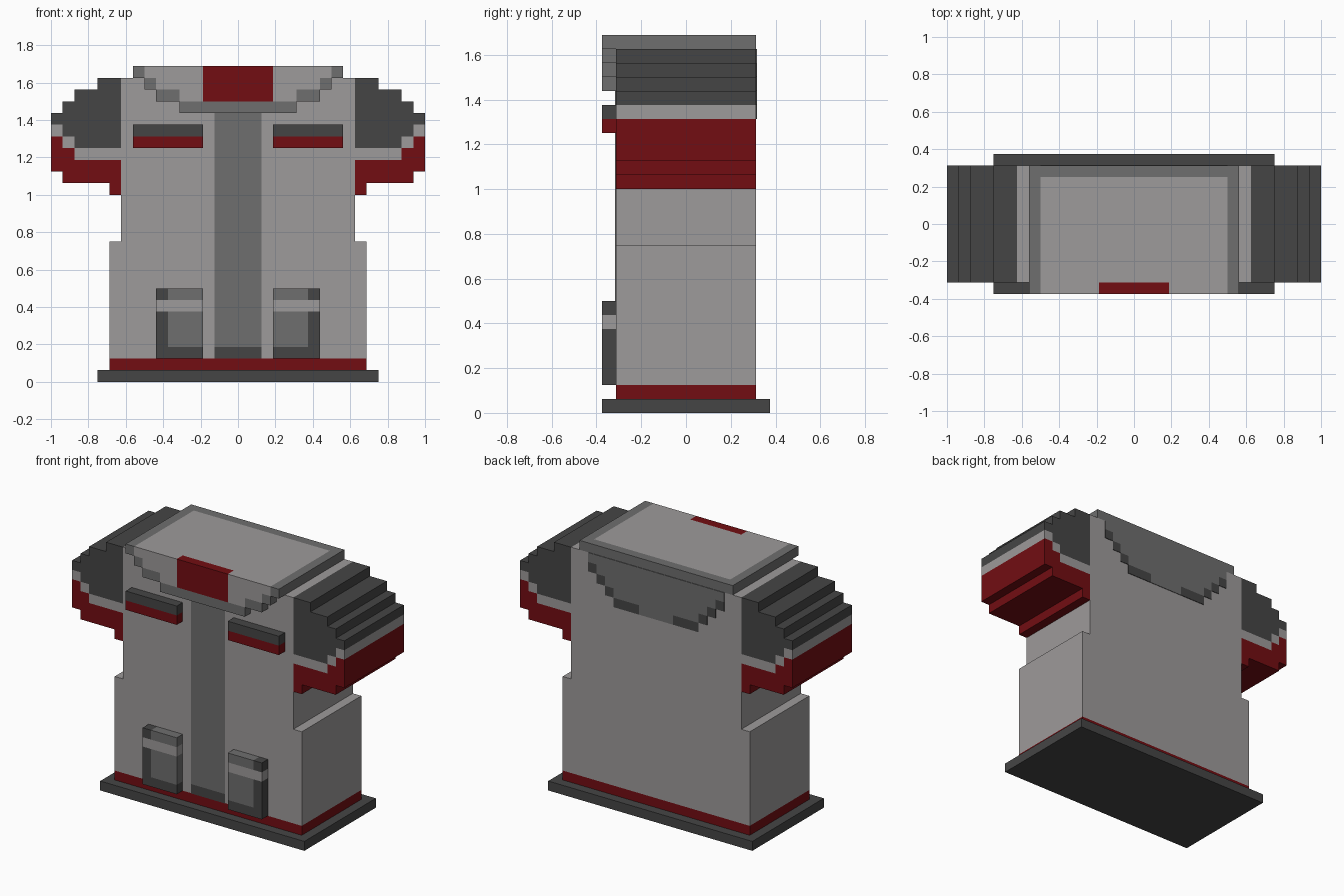
import bpy, bmesh

cube = bpy.data.objects.get("Cube")
if cube:
    bpy.data.objects.remove(cube, do_unlink=True)

U = 1 / 16      # one block
T = 0.06        # thickness of painted plates, in blocks


def material(name, rgb):
    m = bpy.data.materials.new(name)
    m.use_nodes = True
    m.diffuse_color = (*rgb, 1)
    bsdf = next(n for n in m.node_tree.nodes if n.type == 'BSDF_PRINCIPLED')
    bsdf.inputs["Base Color"].default_value = (*rgb, 1)
    bsdf.inputs["Roughness"].default_value = 0.9
    return m


LIGHT, MID, DARK, RED = range(4)
MATS = [material("light grey", (0.34, 0.325, 0.325)),
        material("mid grey", (0.158, 0.158, 0.158)),
        material("dark grey", (0.06, 0.06, 0.06)),
        material("deep red", (0.17, 0.004, 0.006))]


def build(name, boxes, sides=(1,)):
    """Blocks (colour, x0, x1, y0, y1, z0, z1) joined as one object per side."""
    for s in sides:
        bm = bmesh.new()
        for colour, x0, x1, y0, y1, z0, z1 in boxes:
            res = bmesh.ops.create_cube(bm, size=1)
            for v in res["verts"]:
                v.co = (s * (x0 + (v.co.x + .5) * (x1 - x0)) * U,
                        (y0 + (v.co.y + .5) * (y1 - y0)) * U,
                        (z0 + (v.co.z + .5) * (z1 - z0)) * U)
            for f in {f for v in res["verts"] for f in v.link_faces}:
                f.material_index = colour
        bmesh.ops.recalc_face_normals(bm, faces=bm.faces)
        full = name if len(sides) == 1 else ("left_" if s > 0 else "right_") + name
        mesh = bpy.data.meshes.new(full)
        bm.to_mesh(mesh)
        bm.free()
        for m in MATS:
            mesh.materials.append(m)
        bpy.context.collection.objects.link(bpy.data.objects.new(full, mesh))


BOTH = (1, -1)

# Hem, red band and torso
build("hem", [(DARK, -12, 12, -6, 6, 0, 1)])
build("hem_band", [(RED, -11, 11, -5, 5, 1, 2)])
build("torso", [(LIGHT, -11, 11, -5, 5, 2, 12), (LIGHT, -10, 10, -5, 5, 12, 26)])

# Painted stripe down the front
build("front_stripe", [(MID, -2, 2, -5 - T, -5, 3, 23), (DARK, -2, 2, -5 - T, -5, 2, 3)])

# Collar slab with a bordered top
build("collar_top", [(LIGHT, -8, 8, -5, 4, 26, 27),
                     (MID, -9, 9, 4, 5, 26, 27),
                     (MID, -9, -8, -6, 4, 26, 27),
                     (MID, 8, 9, -6, 4, 26, 27)])

# Stepped collar front: rows of (z, outer half width, light half width)
front = [(RED, -3, 3, -6, -5, 24, 27), (MID, -5, 5, -6, -5, 23, 24)]
for z, outer, inner in [(26, 8, 8), (25, 8, 7), (24, 7, 5)]:
    for s in BOTH:
        front.append((LIGHT, *sorted((s * 3, s * inner)), -6, -5, z, z + 1))
        if outer > inner:
            front.append((MID, *sorted((s * inner, s * outer)), -6, -5, z, z + 1))
build("collar_front", front)

# Painted stepped collar back: rows of (z, outer half width, mid half width)
back = []
for z, outer, inner in [(25, 8, 8), (24, 8, 7), (23, 7, 6), (22, 6, 5), (21, 5, 2)]:
    back.append((MID, -inner, inner, 5, 5 + T, z, z + 1))
    for s in BOTH:
        if outer > inner:
            back.append((DARK, *sorted((s * inner, s * outer)), 5, 5 + T, z, z + 1))
build("collar_back", back)

# Sleeves as columns: (x0, x1, bottom, red top, light top, dark top)
sleeve = []
for x0, x1, z0, z1, z2, z3 in [(10, 11, 16, 19, 20, 26), (11, 12, 17, 19, 20, 26),
                               (12, 14, 17, 19, 20, 25), (14, 15, 17, 20, 21, 24),
                               (15, 16, 18, 21, 22, 23)]:
    sleeve += [(RED, x0, x1, -5, 5, z0, z1), (LIGHT, x0, x1, -5, 5, z1, z2),
               (DARK, x0, x1, -5, 5, z2, z3)]
build("sleeve", sleeve, BOTH)

# Chest flaps
build("chest_flap", [(RED, 3, 9, -6, -5, 20, 21), (DARK, 3, 9, -6, -5, 21, 22)], BOTH)

# Lower pockets
build("pocket", [(DARK, 3, 7, -6, -5, 2, 3),
                 (MID, 3, 6, -6, -5, 3, 6), (DARK, 6, 7, -6, -5, 3, 6),
                 (LIGHT, 3, 7, -6, -5, 6, 7),
                 (MID, 3, 6, -6, -5, 7, 8), (DARK, 6, 7, -6, -5, 7, 8)], BOTH)
